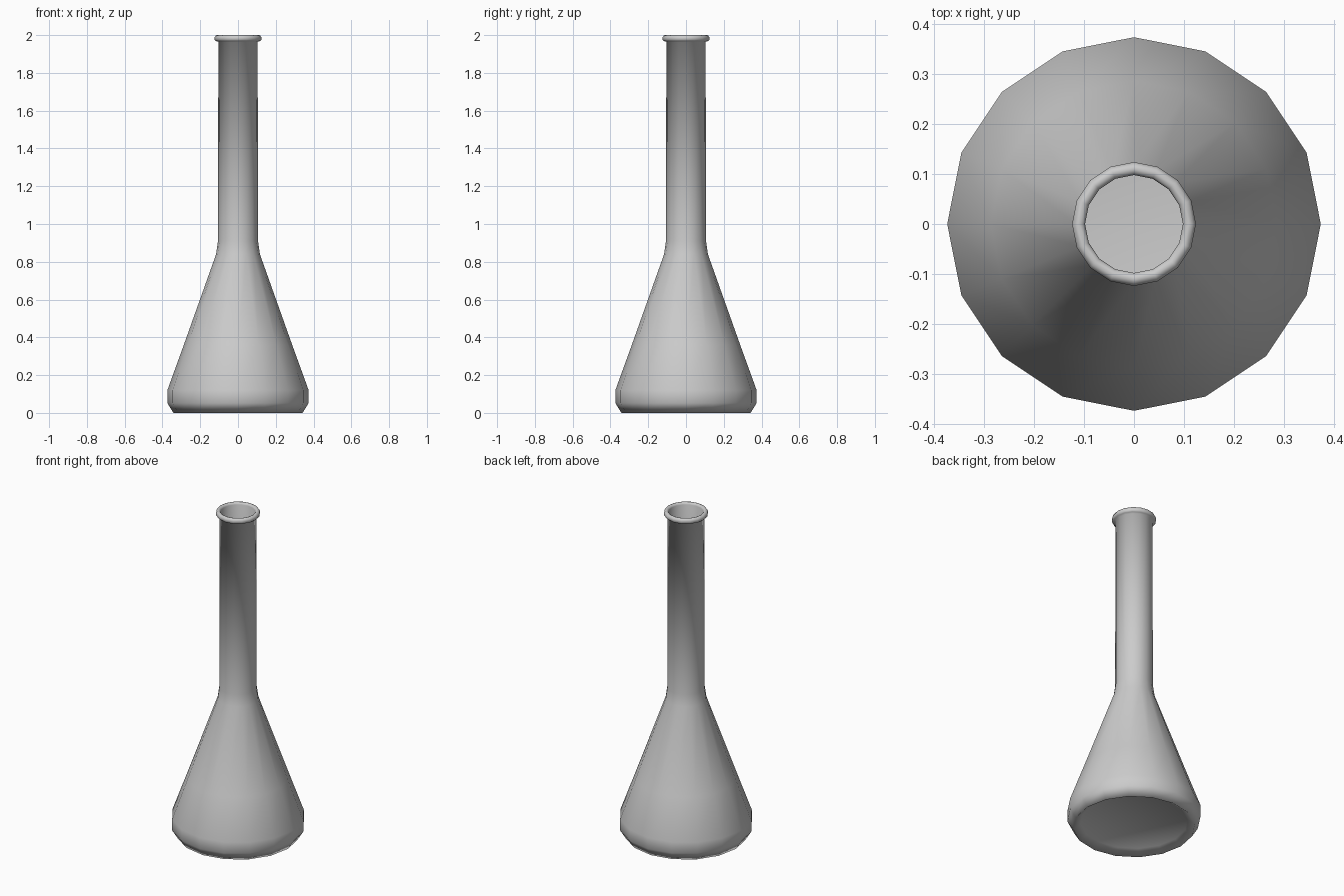
import bpy, bmesh, math

if "Cube" in bpy.data.objects:
    bpy.data.objects.remove(bpy.data.objects["Cube"])

SIDES = 16

# Outer wall from the hollowed base up to the neck
outer = [(0.0, 0.035), (0.30, 0.032), (0.342, 0.0), (0.374, 0.052), (0.374, 0.12),
         (0.287, 0.36), (0.116, 0.84), (0.106, 0.91), (0.104, 1.965)]
# Rolled lip
lip = [(0.117, 1.968), (0.124, 1.976), (0.124, 1.988), (0.118, 1.998),
       (0.110, 2.0), (0.102, 1.997), (0.098, 1.988)]
# Thin inner wall back down to the floor
inner = [(0.098, 0.91), (0.109, 0.838), (0.280, 0.358), (0.367, 0.118),
         (0.367, 0.055), (0.338, 0.042), (0.0, 0.042)]


def lathe(name, profile, sides):
    """Revolve an (r, z) profile around the z axis."""
    bm = bmesh.new()
    verts = [bm.verts.new((r, 0, z)) for r, z in profile]
    edges = [bm.edges.new(pair) for pair in zip(verts, verts[1:])]
    bmesh.ops.spin(bm, geom=verts + edges, cent=(0, 0, 0), axis=(0, 0, 1),
                   angle=math.tau, steps=sides, use_duplicate=False)
    bmesh.ops.remove_doubles(bm, verts=bm.verts, dist=0.0005)
    bmesh.ops.recalc_face_normals(bm, faces=bm.faces)
    for face in bm.faces:
        face.smooth = True
    mesh = bpy.data.meshes.new(name)
    bm.to_mesh(mesh)
    bm.free()
    obj = bpy.data.objects.new(name, mesh)
    bpy.context.collection.objects.link(obj)
    return obj


flask = lathe("flask", outer + lip + inner, SIDES)
